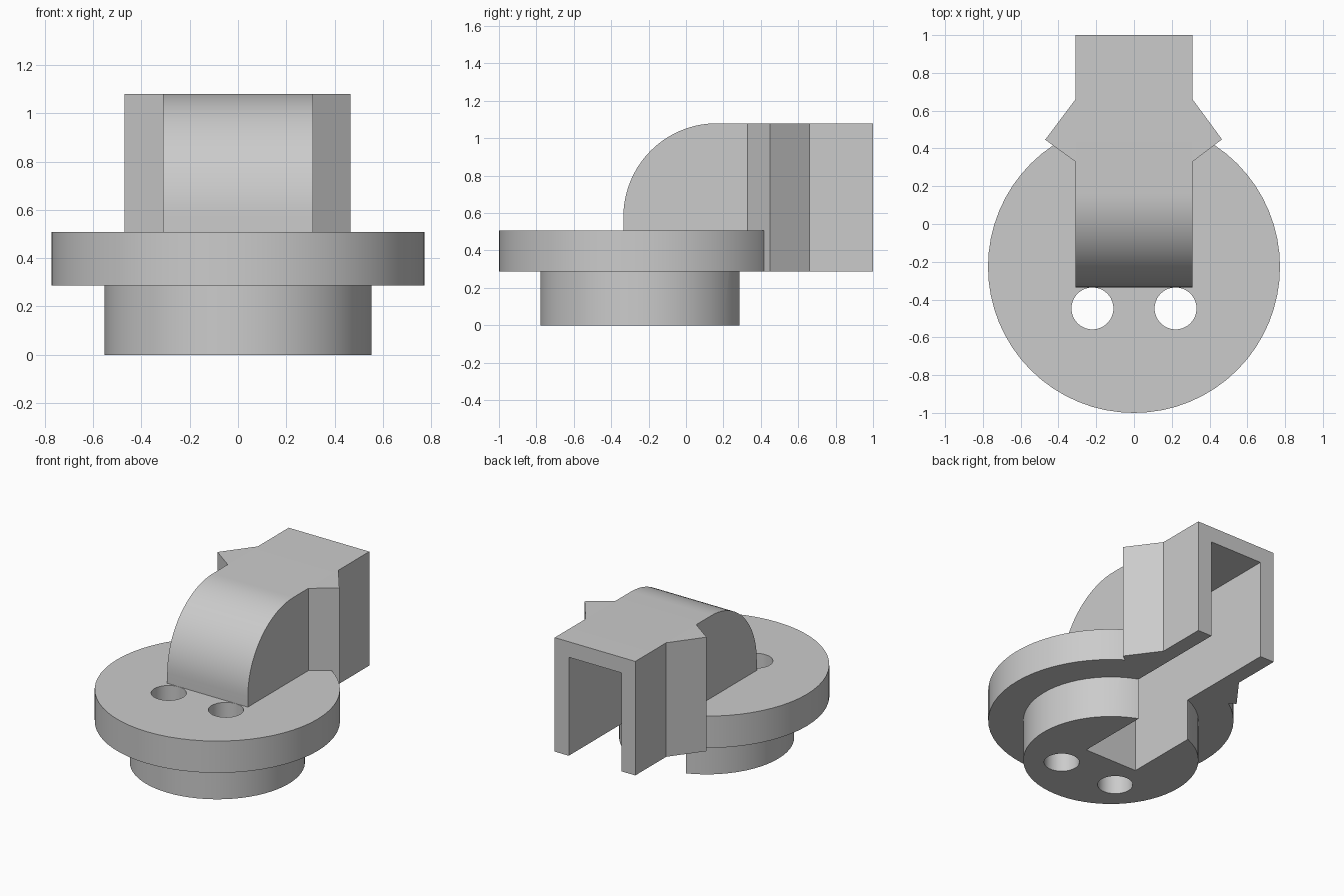
import bpy
import bmesh
from math import pi, sin, cos, radians
from mathutils import Vector

cube = bpy.data.objects.get("Cube")
if cube:
    bpy.data.objects.remove(cube, do_unlink=True)

grey = bpy.data.materials.new("plain grey")
grey.use_nodes = True
COLOUR = (0.6, 0.6, 0.6, 1)
grey.diffuse_color = COLOUR
grey.node_tree.nodes["Principled BSDF"].inputs["Base Color"].default_value = COLOUR

AXIS_Y = -0.227     # centre of the round parts
FLANGE_Z = 0.287    # underside of the flange and the arm
TOP_Z = 1.08
ARM_X = 0.31
WALL = 0.108


def prism(name, points, direction, lo, hi):
    """Extrude a flat outline: (x, y) along z, or (y, z) along x."""
    def place(p, h):
        return Vector((p[0], p[1], h)) if direction == "z" else Vector((h, p[0], p[1]))
    bm = bmesh.new()
    face = bm.faces.new([bm.verts.new(place(p, lo)) for p in points])
    step = place((0, 0), hi - lo)
    new = bmesh.ops.extrude_face_region(bm, geom=[face])["geom"]
    bmesh.ops.translate(bm, vec=step, verts=[v for v in new if isinstance(v, bmesh.types.BMVert)])
    bmesh.ops.recalc_face_normals(bm, faces=bm.faces)
    mesh = bpy.data.meshes.new(name)
    bm.to_mesh(mesh)
    bm.free()
    mesh.materials.append(grey)
    obj = bpy.data.objects.new(name, mesh)
    bpy.context.collection.objects.link(obj)
    return obj


def disc(name, x, y, radius, lo, hi, sides=64):
    ring = [(x + radius * cos(2 * pi * i / sides), y + radius * sin(2 * pi * i / sides))
            for i in range(sides)]
    return prism(name, ring, "z", lo, hi)


def arch(name, front, back, bottom, top, radius, half_width, steps=20):
    """Block with a rounded upper front edge."""
    curve = [(front + radius * (1 - cos(a)), top - radius * (1 - sin(a)))
             for a in (pi / 2 * i / steps for i in range(steps + 1))]
    return prism(name, [(front, bottom)] + curve + [(back, top), (back, bottom)],
                 "x", -half_width, half_width)


def combine(target, tool, operation):
    tool.hide_render = True
    mod = target.modifiers.new(tool.name, "BOOLEAN")
    mod.operation = operation
    mod.solver = "EXACT"
    mod.object = tool
    bpy.context.view_layer.objects.active = target
    bpy.ops.object.modifier_apply(modifier=mod.name)
    bpy.data.objects.remove(tool, do_unlink=True)


# Round flange with the narrower plug below
body = disc("swivel_bracket", 0, AXIS_Y, 0.773, FLANGE_Z, 0.508)
combine(body, disc("plug", 0, AXIS_Y, 0.552, 0, 0.4), "UNION")

# Rounded arm and its pointed side wings
combine(body, arch("arm", AXIS_Y - WALL, 1, FLANGE_Z, TOP_Z, 0.5, ARM_X), "UNION")
wings = [(ARM_X, 0.33), (0.466, 0.448), (ARM_X, 0.66),
         (-ARM_X, 0.66), (-0.47, 0.446), (-ARM_X, 0.33)]
combine(body, prism("wings", wings, "z", FLANGE_Z, TOP_Z), "UNION")

# Channel open at the bottom and back
combine(body, arch("channel", AXIS_Y, 1.2, -0.2, TOP_Z - WALL, 0.5 - WALL, ARM_X - WALL),
        "DIFFERENCE")

# Two through holes in front of the arm
for side in (-1, 1):
    combine(body, disc("hole", side * 0.22, -0.447, 0.111, -0.2, 0.8, 48), "DIFFERENCE")

bpy.ops.object.select_all(action="DESELECT")
body.select_set(True)
bpy.context.view_layer.objects.active = body
bpy.ops.object.shade_smooth_by_angle(angle=radians(25))
